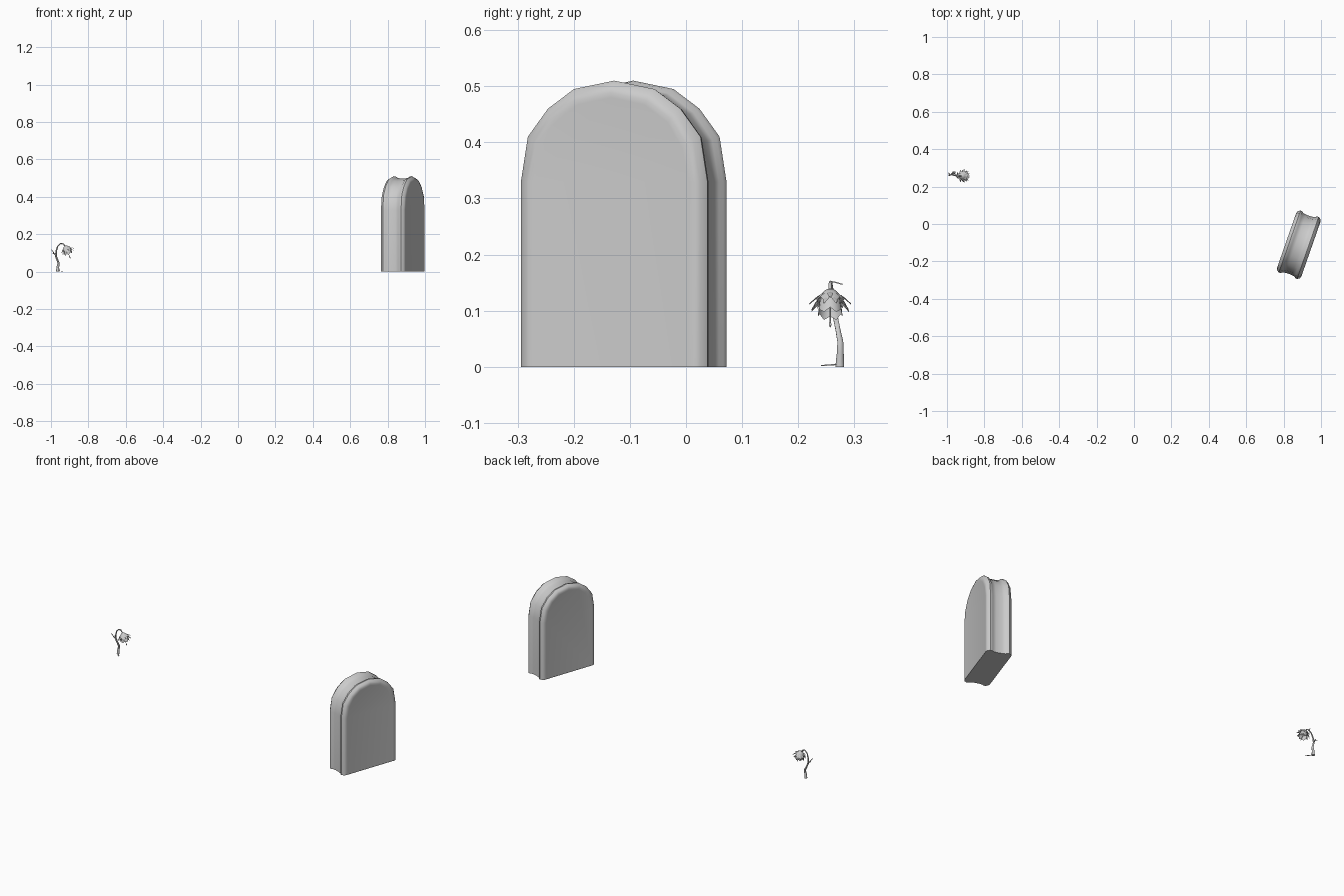
import bpy, math
from mathutils import Vector, Matrix

if "Cube" in bpy.data.objects:
    bpy.data.objects.remove(bpy.data.objects["Cube"])


def make(name, verts, faces, angle=40):
    me = bpy.data.meshes.new(name)
    me.from_pydata([tuple(v) for v in verts], [], faces)
    ob = bpy.data.objects.new(name, me)
    bpy.context.collection.objects.link(ob)
    bpy.ops.object.select_all(action='DESELECT')
    bpy.context.view_layer.objects.active = ob
    ob.select_set(True)
    bpy.ops.object.mode_set(mode='EDIT')
    bpy.ops.mesh.select_all(action='SELECT')
    bpy.ops.mesh.normals_make_consistent(inside=False)
    bpy.ops.object.mode_set(mode='OBJECT')
    bpy.ops.object.shade_smooth_by_angle(angle=math.radians(angle))
    return ob


def loft(rings, caps=True):
    """Skin a list of equal closed rings."""
    n = len(rings[0])
    verts = [v for r in rings for v in r]
    faces = [(i * n + j, i * n + (j + 1) % n, (i + 1) * n + (j + 1) % n, (i + 1) * n + j)
             for i in range(len(rings) - 1) for j in range(n)]
    if caps:
        faces += [tuple(range(n)), tuple(range(len(verts) - n, len(verts)))]
    return verts, faces


def tube(name, path, n=6):
    """Tapered tube through (x, y, z, radius) points."""
    pts = [Vector(p[:3]) for p in path]
    rings = []
    for i, p in enumerate(pts):
        d = (pts[min(i + 1, len(pts) - 1)] - pts[max(i - 1, 0)]).normalized()
        a = d.cross(Vector((0, 1, 0))).normalized()
        b = d.cross(a)
        rings.append([p + path[i][3] * (a * math.cos(k * math.tau / n) + b * math.sin(k * math.tau / n))
                      for k in range(n)])
    return make(name, *loft(rings), angle=60)


# arched slab: round-topped outline lofted through the thickness, rims at both faces
inner = [(.147, 0), (.147, .33), (.134, .39), (.107, .435), (.063, .467), (0, .48)]
outer = [(.176, 0), (.176, .33), (.163, .41), (.125, .46), (.076, .495), (0, .51)]
half = [(.068, 0), (.069, .3), (.065, .68), (.0515, 1), (.040, .93), (.034, .72), (.017, .62)]
profile = half + [(0, .6)] + [(-t, k) for t, k in reversed(half)]
U, N, C = Vector((.33, .944, 0)), Vector((.944, -.33, 0)), Vector((.881, -.111, 0))
rings = []
for t, k in profile:
    side = [(a[0] + (b[0] - a[0]) * k, a[1] + (b[1] - a[1]) * k) for a, b in zip(inner, outer)]
    outline = side + [(-u, z) for u, z in reversed(side[:-1])]
    rings.append([C + N * t + U * u + Vector((0, 0, z)) for u, z in outline])
make("arched_slab", *loft(rings))

# wilted stem with a hooked top
tube("stem", [(-.964, .274, 0, .009), (-.963, .275, .025, .007), (-.959, .275, .045, .006),
              (-.967, .271, .065, .005), (-.974, .267, .085, .005), (-.972, .263, .11, .004),
              (-.964, .26, .135, .0035), (-.948, .258, .151, .003), (-.934, .257, .148, .003),
              (-.922, .257, .134, .003)])
tube("side_twig", [(-.972, .266, .087, .003), (-.983, .262, .095, .003),
                   (-.99, .258, .108, .002), (-.998, .256, .118, .001)])

# drooping head, built along local -z and tilted
HEAD = Matrix.Translation((-.923, .257, .137)) @ Matrix.Rotation(math.radians(-22), 4, 'Y')


def bell(name, levels, n, teeth):
    rings = [[HEAD @ Vector((r * math.cos(j * math.tau / n), r * math.sin(j * math.tau / n),
                             z - (teeth * (j % 2) if i == len(levels) - 1 else 0)))
              for j in range(n)] for i, (r, z) in enumerate(levels)]
    return make(name, *loft(rings, caps=False), angle=60)


bell("inner_bell", [(.002, -.002), (.012, -.008), (.019, -.022), (.022, -.042)], 12, .008)
bell("calyx", [(.001, .002), (.010, -.002), (.019, -.012), (.024, -.020)], 16, .012)


def leaf(name, mat, length, width, droop):
    """Pointed folded leaf growing along local x."""
    verts, faces = [], []
    steps = [(0, .25), (.3, .9), (.6, .8), (1, .04)]
    for s, w in steps:
        z = -droop * s ** 1.5
        verts += [mat @ Vector((length * s, w * width, z - .002)),
                  mat @ Vector((length * s, 0, z)),
                  mat @ Vector((length * s, -w * width, z - .002))]
    for i in range(len(steps) - 1):
        a = i * 3
        faces += [(a, a + 1, a + 4, a + 3), (a + 1, a + 2, a + 5, a + 4)]
    return make(name, verts, faces)


# two tiers of spiky petals
for tier, (count, z, length, droop) in enumerate([(9, -.008, .026, .021), (9, -.016, .022, .022)]):
    for i in range(count):
        spin = Matrix.Rotation((i + tier / 2) * math.tau / count, 4, 'Z')
        leaf("petal", HEAD @ spin @ Matrix.Translation((.012, 0, z)), length, .006, droop)

# dangling pistil
tip = [HEAD @ Vector((0, 0, z)) for z in (-.01, -.045, -.06, -.067, -.072)]
tube("pistil", [(*p, r) for p, r in zip(tip, (.0012, .0012, .0015, .0025, .0006))])

# small leaves: hooked top, twig end, fallen on the ground
def at(x, y, z, turn):
    return Matrix.Translation((x, y, z)) @ Matrix.Rotation(math.radians(turn), 4, 'Z')


leaf("top_leaf", at(-.946, .257, .153, 80), .022, .004, .005)
leaf("twig_leaf", at(-.985, .26, .1, 110), .018, .004, .004)
leaf("ground_leaf", at(-.96, .268, .005, -50), .036, .005, .002)
